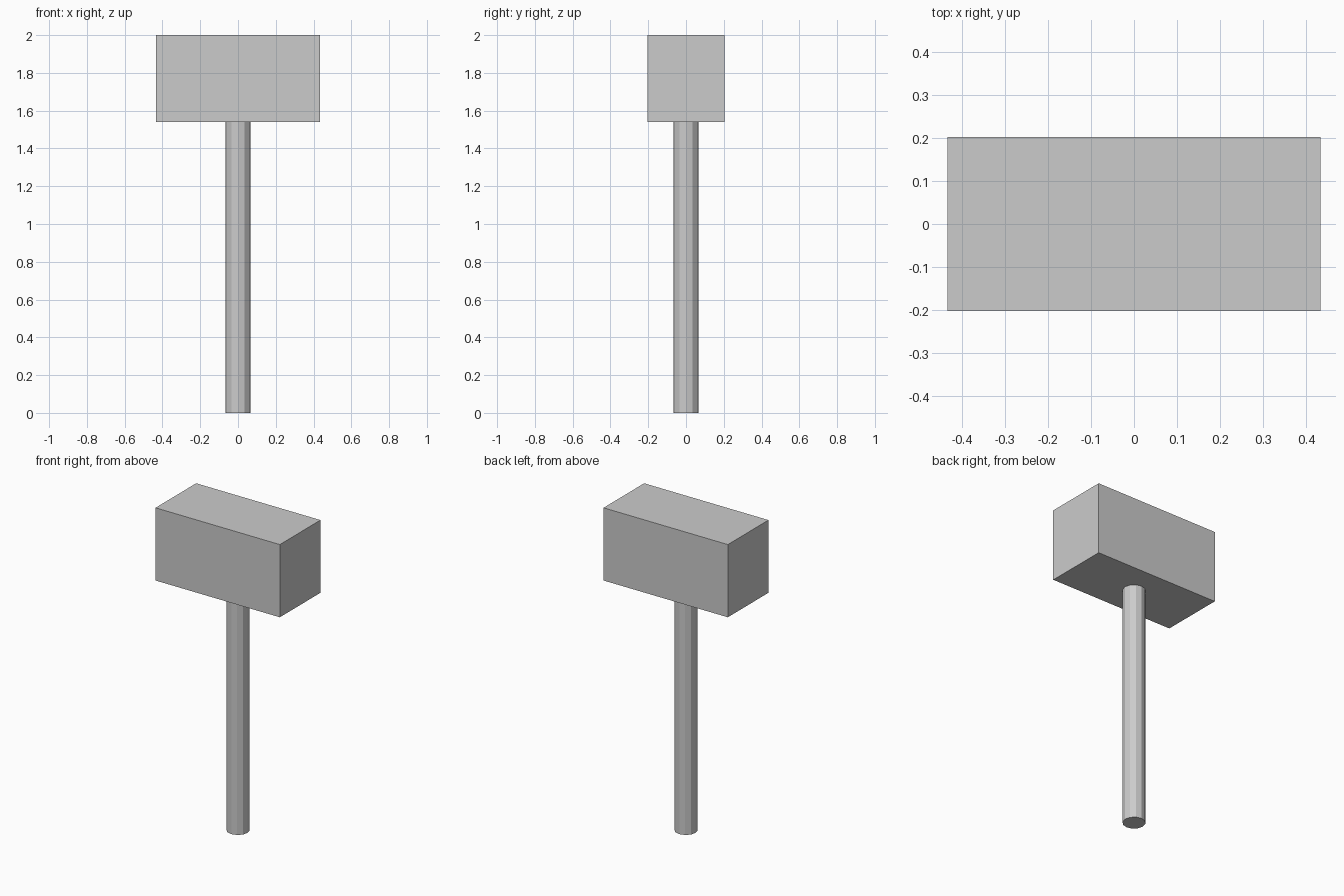
import bpy

if "Cube" in bpy.data.objects:
    bpy.data.objects.remove(bpy.data.objects["Cube"])

HEIGHT = 2.0
HEAD_BOTTOM = 1.54
HEAD_SIZE = (0.87, 0.406, HEIGHT - HEAD_BOTTOM)

# Handle: 12-sided straight shaft, flat shaded
bpy.ops.mesh.primitive_cylinder_add(
    vertices=12, radius=0.067, depth=HEAD_BOTTOM,
    location=(0, 0, HEAD_BOTTOM / 2))
bpy.context.object.name = "handle"

# Head: plain block sitting on top of the handle
bpy.ops.mesh.primitive_cube_add(
    size=1, location=(0, 0, (HEIGHT + HEAD_BOTTOM) / 2))
head = bpy.context.object
head.name = "head"
head.scale = HEAD_SIZE
bpy.ops.object.transform_apply(location=False, rotation=False, scale=True)
